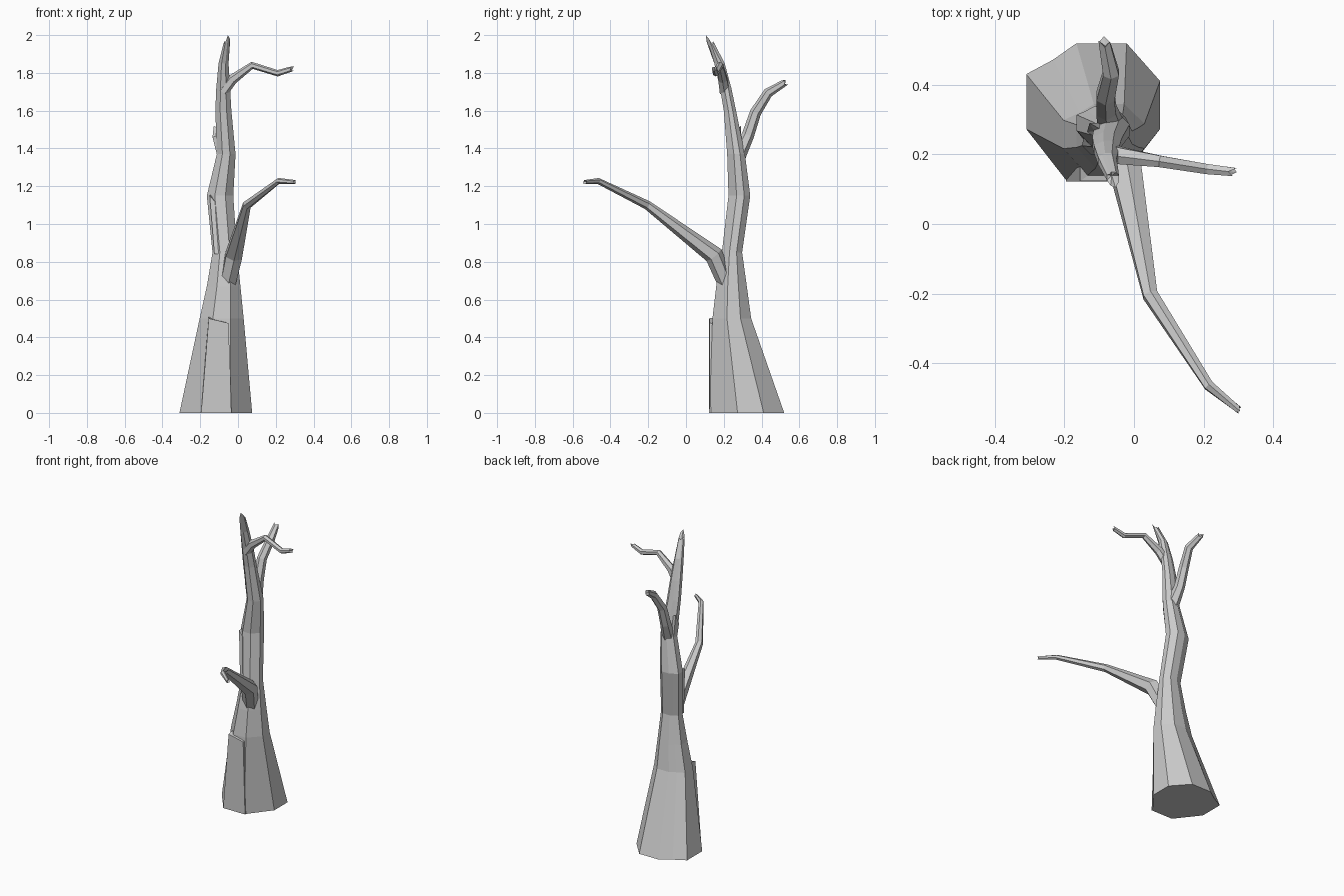
import bpy
from mathutils import Vector
from math import cos, sin, tau

if "Cube" in bpy.data.objects:
    bpy.data.objects.remove(bpy.data.objects["Cube"])


def loft(name, rings, notch=0.0):
    """Skin a list of equal-length point rings, capping both ends (far end may be hollowed)."""
    n = len(rings[0])
    verts = [tuple(p) for ring in rings for p in ring]
    faces = [tuple(reversed(range(n)))]
    for r in range(len(rings) - 1):
        for i in range(n):
            j = (i + 1) % n
            faces.append((r * n + i, r * n + j, (r + 1) * n + j, (r + 1) * n + i))
    last = (len(rings) - 1) * n
    mid = sum((Vector(p) for p in rings[-1]), Vector()) / n
    prev = sum((Vector(p) for p in rings[-2]), Vector()) / n
    verts.append(tuple(mid + (prev - mid).normalized() * notch))
    faces += [(last + i, last + (i + 1) % n, len(verts) - 1) for i in range(n)]
    mesh = bpy.data.meshes.new(name)
    mesh.from_pydata(verts, [], faces)
    mesh.update()
    obj = bpy.data.objects.new(name, mesh)
    bpy.context.collection.objects.link(obj)
    return obj


def branch(name, path, sides=6, jag=0.012):
    """Tapered limb through (x, y, z, radius) points with a snapped, ragged end."""
    pts = [Vector(p[:3]) for p in path]
    rings = []
    for k, p in enumerate(pts):
        d = Vector()
        if k > 0:
            d += (p - pts[k - 1]).normalized()
        if k < len(pts) - 1:
            d += (pts[k + 1] - p).normalized()
        d.normalize()
        # fixed side reference keeps the rings from twisting
        ref = Vector((1, 0, 0)) if abs(d.x) < 0.7 else Vector((0, -1, 0))
        if name == "upper_branch":
            ref = Vector((0, -1, 0))
        elif name in ("low_branch", "back_branch"):
            ref = Vector((1, 0, 0))
        u = (ref - d * ref.dot(d)).normalized()
        v = d.cross(u)
        ring = []
        for i in range(sides):
            a = tau * (i + 0.5) / sides
            q = p + (u * cos(a) + v * sin(a)) * path[k][3]
            if k == len(pts) - 1:
                q += d * jag * (-1, 0.6, -0.3, 1, -0.8, 0.2)[i % 6]
            ring.append(q)
        rings.append(ring)
    return loft(name, rings, 0.015)


# Trunk: nine-sided outline fitted into x/y extents at each height
outline = [(1, -.25), (1, .45), (.5, 1), (-.25, 1), (-.6, .76),
           (-1, .55), (-1, -.25), (-.4, -1), (.4, -1)]
levels = [  # z, x min, x max, y min, y max
    (0.00, -.31, .075, .125, .52),
    (0.50, -.203, .03, .14, .345),
    (0.67, -.165, .013, .16, .322),
    (0.85, -.135, -.005, .19, .297),
    (1.15, -.165, -.025, .225, .34),
    (1.37, -.112, -.013, .218, .312),
    (1.60, -.12, -.035, .20, .265),
    (1.72, -.115, -.042, .18, .24),
    (1.85, -.103, -.05, .15, .205),
    (1.95, -.078, -.043, .112, .15),
]
rings = []
for z, x0, x1, y0, y1 in levels:
    rings.append([Vector(((x0 + x1) / 2 + u * (x1 - x0) / 2,
                          (y0 + y1) / 2 + v * (y1 - y0) / 2, z)) for u, v in outline])
# splintered top, highest toward the front right
for p, dz in zip(rings[-1], (.03, 0, .01, .0, .02, 0, .0, .01, .05)):
    p.z += dz
    p.y -= dz * 0.15
loft("trunk", rings, 0.02)

# Limbs
branch("low_branch", [
    (-.055, .215, .68, .045), (-.022, .148, .835, .05), (.047, -.205, 1.10, .024),
    (.215, -.465, 1.228, .016), (.302, -.535, 1.222, .011)], jag=0.006)
branch("upper_branch", [
    (-.08, .205, 1.70, .03), (-.03, .195, 1.765, .027), (.075, .18, 1.84, .019),
    (.21, .158, 1.798, .017), (.285, .15, 1.822, .014)])
branch("back_branch", [
    (-.065, .275, 1.36, .042), (-.08, .328, 1.47, .033), (-.082, .368, 1.59, .03),
    (-.066, .435, 1.695, .026), (-.085, .525, 1.75, .018)])

# Torn bark slab on the front of the base
loft("bark_slab", [
    [(-.195, .123, 0), (-.035, .123, 0), (-.03, .25, 0), (-.20, .25, 0)],
    [(-.155, .123, .50), (-.05, .125, .475), (-.05, .20, .47), (-.155, .20, .515)]])

# Small bark flakes higher on the trunk
loft("bark_flake", [
    [(-.125, .20, .84), (-.09, .195, .84), (-.08, .25, .84), (-.12, .25, .84)],
    [(-.15, .225, 1.15), (-.115, .222, 1.11), (-.10, .26, 1.10), (-.14, .27, 1.16)]])
loft("back_bark_flake", [
    [(-.11, .25, 1.36), (-.08, .25, 1.36), (-.08, .29, 1.36), (-.11, .29, 1.36)],
    [(-.135, .265, 1.46), (-.10, .24, 1.47), (-.09, .27, 1.50), (-.128, .29, 1.52)]])
